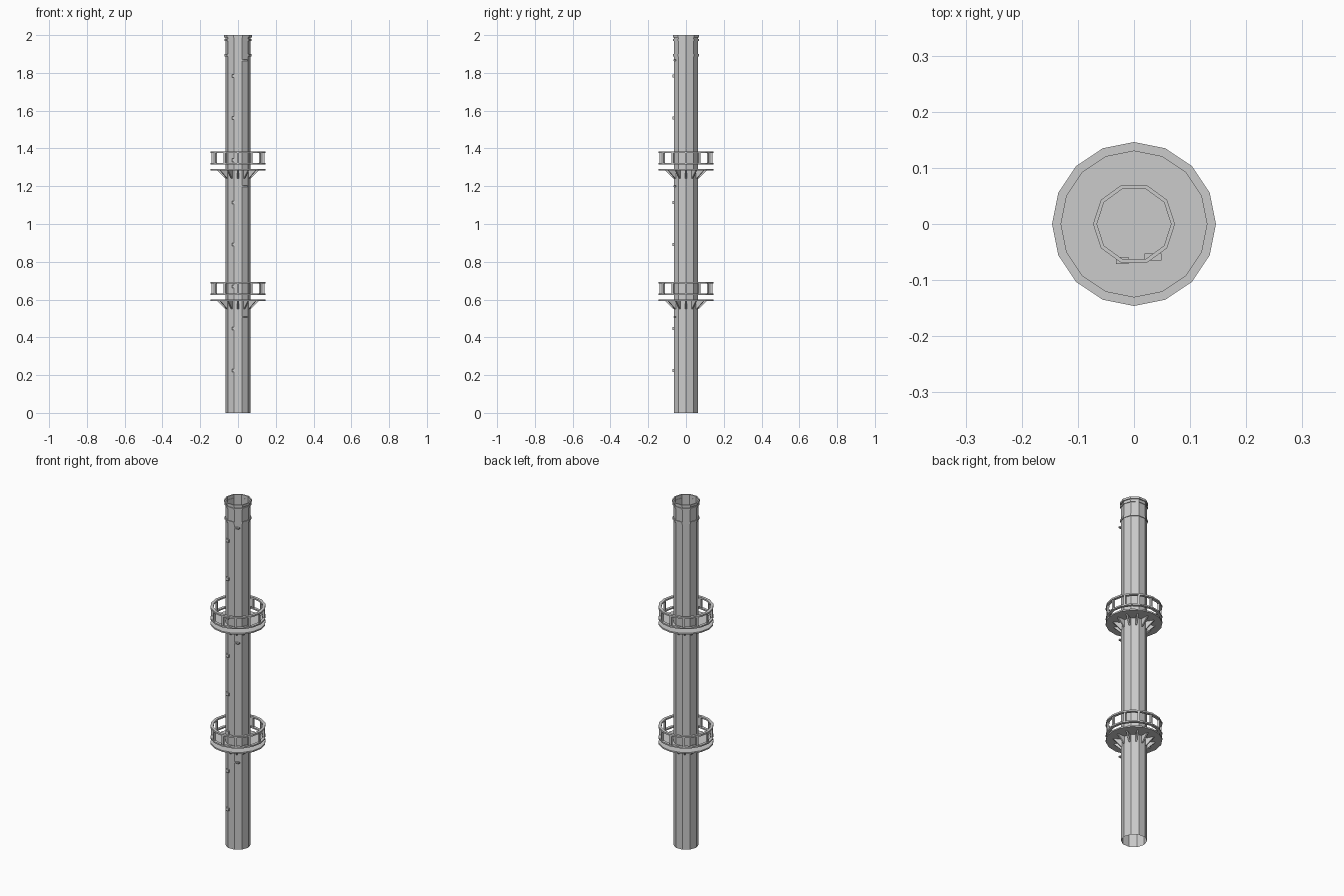
import bpy, bmesh, math
from mathutils import Matrix, Vector

old = bpy.data.objects.get("Cube")
if old:
    bpy.data.objects.remove(old, do_unlink=True)

grey = bpy.data.materials.new("plain_grey")
grey.use_nodes = True
grey.diffuse_color = (0.6, 0.6, 0.6, 1)
grey.node_tree.nodes["Principled BSDF"].inputs["Base Color"].default_value = (0.6, 0.6, 0.6, 1)


def finish(name, bm):
    mesh = bpy.data.meshes.new(name)
    bm.to_mesh(mesh)
    bm.free()
    mesh.materials.append(grey)
    obj = bpy.data.objects.new(name, mesh)
    bpy.context.collection.objects.link(obj)
    return obj


def lathe(name, profile, sides, closed=False):
    """Turn (radius, z) points round the z axis, with flat facets."""
    bm = bmesh.new()
    rings = []
    for i in range(sides):
        a = math.tau * i / sides
        rings.append([bm.verts.new((r * math.cos(a), r * math.sin(a), z)) for r, z in profile])
    n = len(profile)
    for i in range(sides):
        p, q = rings[i], rings[(i + 1) % sides]
        for j in range(n if closed else n - 1):
            k = (j + 1) % n
            bm.faces.new((p[j], q[j], q[k], p[k]))
    return finish(name, bm)


def ring(name, inner, outer, low, high, sides):
    return lathe(name, [(inner, low), (outer, low), (outer, high), (inner, high)], sides, True)


def add_box(bm, centre, size, angle=0):
    m = Matrix.Rotation(angle, 4, 'Z') @ Matrix.Translation(centre) @ Matrix.Diagonal((*size, 1))
    bmesh.ops.create_cube(bm, size=1, matrix=m)


# Open-ended shaft and its bands
lathe("shaft", [(0.067, 0), (0.067, 2)], 10)
ring("top_lip", 0.066, 0.073, 1.988, 2, 10)
ring("upper_band", 0.066, 0.071, 1.97, 1.98, 10)
ring("lower_band", 0.066, 0.071, 1.888, 1.9, 10)


def gallery(name, z):
    """Walkway with brackets below and a railing above."""
    bm = bmesh.new()
    bmesh.ops.create_cone(bm, cap_ends=True, segments=16, radius1=0.146, radius2=0.146,
                          depth=0.008, matrix=Matrix.Translation((0, 0, z)))
    finish(name + "_floor", bm)
    ring(name + "_bottom_rail", 0.13, 0.146, z + 0.027, z + 0.035, 16)
    ring(name + "_top_rail", 0.13, 0.146, z + 0.088, z + 0.097, 16)

    posts, brackets = bmesh.new(), bmesh.new()
    for i in range(12):
        a = math.tau * i / 12
        add_box(posts, (0.136, 0, z + 0.061), (0.01, 0.012, 0.056), a)
        # Triangular bracket extruded to both sides
        turn = Matrix.Rotation(a, 3, 'Z')
        sides = [[brackets.verts.new(turn @ Vector((r, y, z + h)))
                  for r, h in ((0.06, -0.004), (0.06, -0.046), (0.068, -0.046), (0.11, -0.004))]
                 for y in (-0.004, 0.004)]
        brackets.faces.new(sides[0])
        brackets.faces.new(sides[1][::-1])
        for j in range(4):
            k = (j + 1) % 4
            brackets.faces.new((sides[0][j], sides[1][j], sides[1][k], sides[0][k]))
    bmesh.ops.recalc_face_normals(brackets, faces=brackets.faces)
    finish(name + "_posts", posts)
    finish(name + "_brackets", brackets)


gallery("upper_gallery", 1.288)
gallery("lower_gallery", 0.597)

# Small fittings down the front
knobs = bmesh.new()
for i in range(8):
    add_box(knobs, (-0.021, -0.065, 0.225 + 0.2225 * i), (0.022, 0.012, 0.016))
finish("front_knobs", knobs)

ledges = bmesh.new()
for z in (0.508, 1.2, 1.867):
    add_box(ledges, (0.034, -0.059, z), (0.03, 0.012, 0.007))
finish("front_ledges", ledges)
